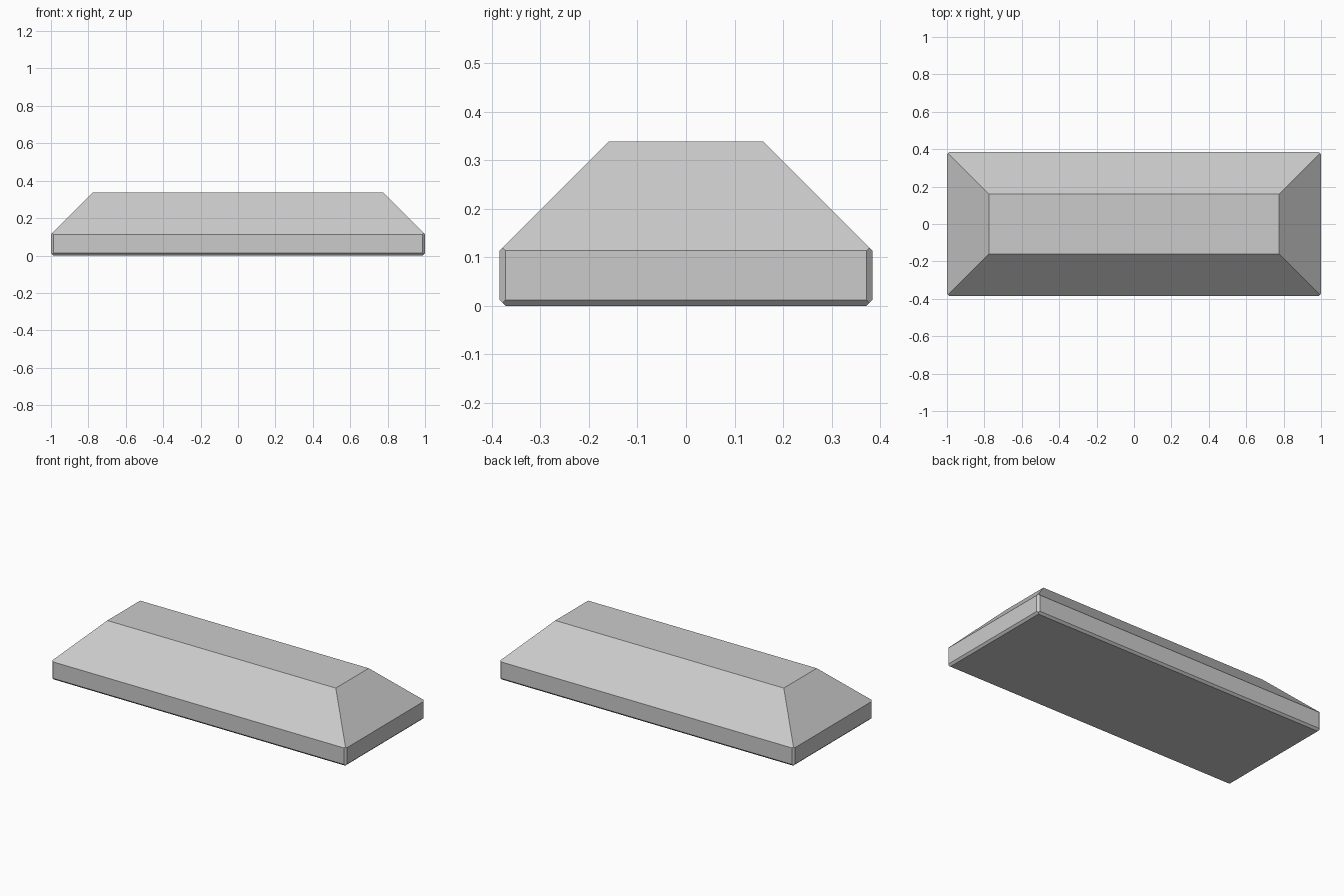
import bpy, bmesh
from mathutils import Vector

if "Cube" in bpy.data.objects:
    bpy.data.objects.remove(bpy.data.objects["Cube"])

HX, HY, H = 1.0, 0.384, 0.338   # half length, half width, height
BIG, SMALL = 0.2245, 0.0125     # 45-degree chamfer sizes: top rim, other edges

bm = bmesh.new()
# plain block
bmesh.ops.create_cube(bm, size=2)
for v in bm.verts:
    v.co = Vector((v.co.x * HX, v.co.y * HY, (v.co.z + 1) * H / 2))


def cut(point, normal):
    """Slice off everything beyond the plane and cap the opening."""
    res = bmesh.ops.bisect_plane(
        bm, geom=bm.verts[:] + bm.edges[:] + bm.faces[:], dist=1e-6,
        plane_co=point, plane_no=Vector(normal).normalized(), clear_outer=True)
    edges = [e for e in res['geom_cut'] if isinstance(e, bmesh.types.BMEdge)]
    bmesh.ops.contextual_create(bm, geom=edges)


for s in (-1, 1):
    # broad top slopes
    cut((s * (HX - BIG), 0, H), (s, 0, 1))
    cut((0, s * (HY - BIG), H), (0, s, 1))
    # fine bottom chamfers
    cut((s * (HX - SMALL), 0, 0), (s, 0, -1))
    cut((0, s * (HY - SMALL), 0), (0, s, -1))
    # fine upright corner chamfers
    for t in (-1, 1):
        cut((s * (HX - SMALL), t * HY, 0), (s, t, 0))

bmesh.ops.recalc_face_normals(bm, faces=bm.faces[:])
mesh = bpy.data.meshes.new("chamfered_block")
bm.to_mesh(mesh)
bm.free()
bpy.context.collection.objects.link(bpy.data.objects.new("chamfered_block", mesh))
